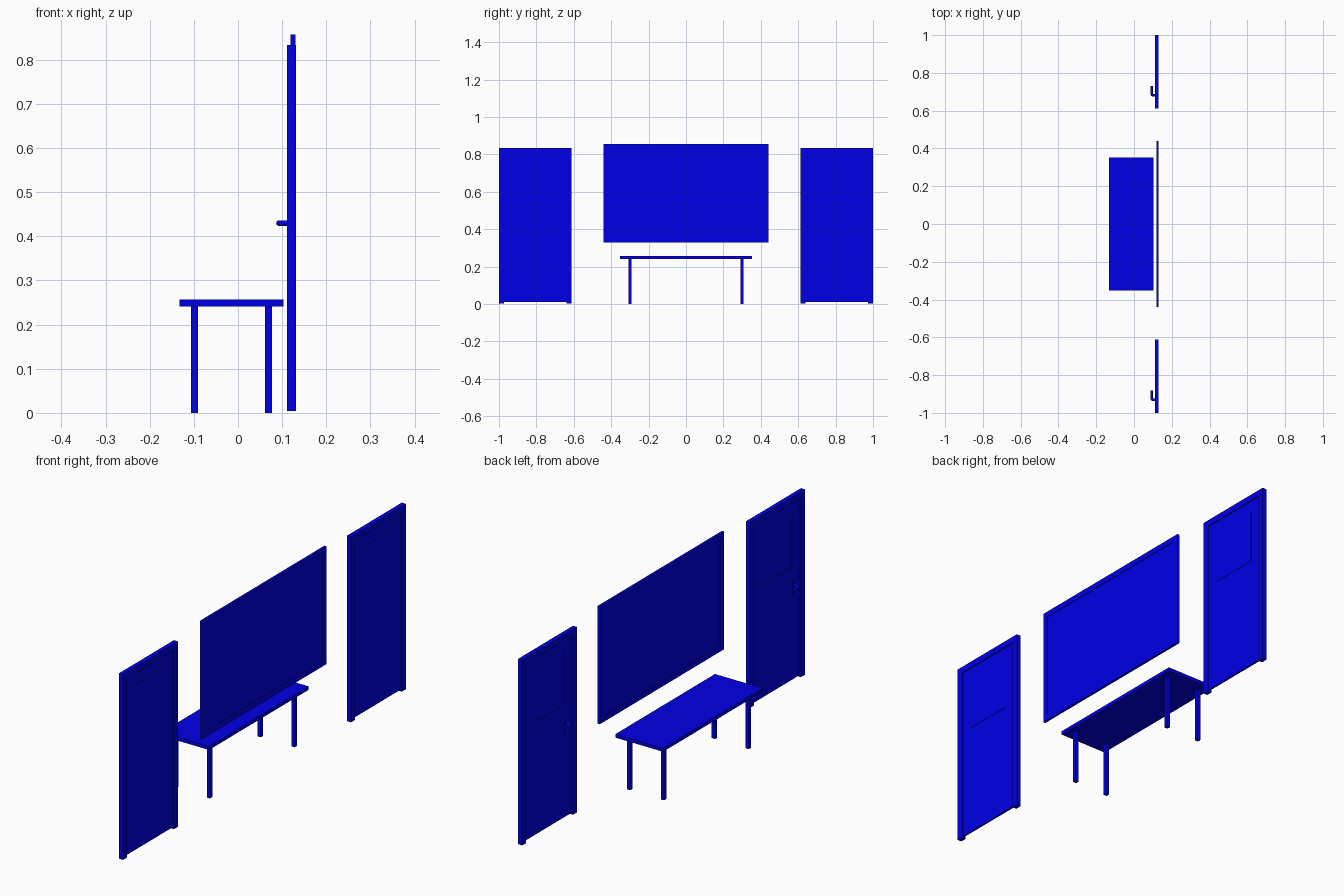
import bpy, bmesh

if "Cube" in bpy.data.objects:
    bpy.data.objects.remove(bpy.data.objects["Cube"])

blue = bpy.data.materials.new("blue_paint")
blue.diffuse_color = (0.0, 0.0, 0.8, 1)
blue.use_nodes = True
blue.node_tree.nodes["Principled BSDF"].inputs["Base Color"].default_value = blue.diffuse_color


def finish(name, bm):
    bmesh.ops.recalc_face_normals(bm, faces=bm.faces)
    me = bpy.data.meshes.new(name)
    bm.to_mesh(me)
    bm.free()
    me.materials.append(blue)
    ob = bpy.data.objects.new(name, me)
    bpy.context.collection.objects.link(ob)
    return ob


def prism(name, pts, x0, x1):
    """Extrude a (y, z) outline from x0 to x1."""
    bm = bmesh.new()
    face = bm.faces.new([bm.verts.new((x0, y, z)) for y, z in pts])
    ext = bmesh.ops.extrude_face_region(bm, geom=[face])["geom"]
    moved = [v for v in ext if isinstance(v, bmesh.types.BMVert)]
    bmesh.ops.translate(bm, verts=moved, vec=(x1 - x0, 0, 0))
    return finish(name, bm)


def rect(y0, y1, z0, z1):
    return [(y0, z0), (y1, z0), (y1, z1), (y0, z1)]


def box(name, x, y, z):
    return prism(name, rect(*y, *z), *x)


def ring(name, outer, inner, x0, x1):
    """Rectangular frame with a rectangular opening."""
    bm = bmesh.new()
    loops = [[bm.verts.new((x, y, z)) for y, z in rect(*r)]
             for r, x in ((outer, x0), (inner, x0), (inner, x1), (outer, x1))]
    for a, b in zip(loops, loops[1:] + loops[:1]):
        for i in range(4):
            j = (i + 1) % 4
            bm.faces.new((a[i], a[j], b[j], b[i]))
    return finish(name, bm)


def lever(name, y):
    """Round bent door lever."""
    cu = bpy.data.curves.new(name, "CURVE")
    cu.dimensions = "3D"
    cu.bevel_depth = 0.0065
    cu.bevel_resolution = 3
    cu.use_fill_caps = True
    pts = [(0.118, y), (0.102, y), (0.096, y + 0.002), (0.093, y + 0.008), (0.093, y + 0.05)]
    sp = cu.splines.new("POLY")
    sp.points.add(len(pts) - 1)
    for p, (px, py) in zip(sp.points, pts):
        p.co = (px, py, 0.43, 1)
    cu.materials.append(blue)
    ob = bpy.data.objects.new(name, cu)
    bpy.context.collection.objects.link(ob)


# Table
box("table_top", (-0.133, 0.103), (-0.352, 0.352), (0.241, 0.257))
for xn, x in (("front", -0.099), ("back", 0.069)):
    for yn, y in (("right", -0.3), ("left", 0.3)):
        box(f"table_{xn}_{yn}_leg", (x - 0.008, x + 0.008), (y - 0.008, y + 0.008), (0, 0.241))

# Wall board: frame and recessed panel
ring("board_frame", (-0.44, 0.44, 0.33, 0.857), (-0.415, 0.415, 0.355, 0.832), 0.119, 0.130)
box("board_panel", (0.122, 0.127), (-0.416, 0.416), (0.354, 0.833))

# Two identical doors
for side, c in (("left", 0.806), ("right", -0.806)):
    w, i, b, t, ti = 0.194, 0.166, 0.004, 0.834, 0.806
    prism(f"{side}_door_frame",
          [(c - w, b), (c - i, b), (c - i, ti), (c + i, ti),
           (c + i, b), (c + w, b), (c + w, t), (c - w, t)], 0.111, 0.131)
    ring(f"{side}_door_leaf", (c - i, c + i, 0.012, ti),
         (c - 0.114, c + 0.114, 0.515, 0.752), 0.117, 0.126)
    box(f"{side}_door_window", (0.119, 0.1275), (c - 0.114, c + 0.114), (0.515, 0.752))
    box(f"{side}_door_handle_plate", (0.1145, 0.1175), (c - 0.137, c - 0.113), (0.385, 0.457))
    lever(f"{side}_door_lever", c - 0.125)
